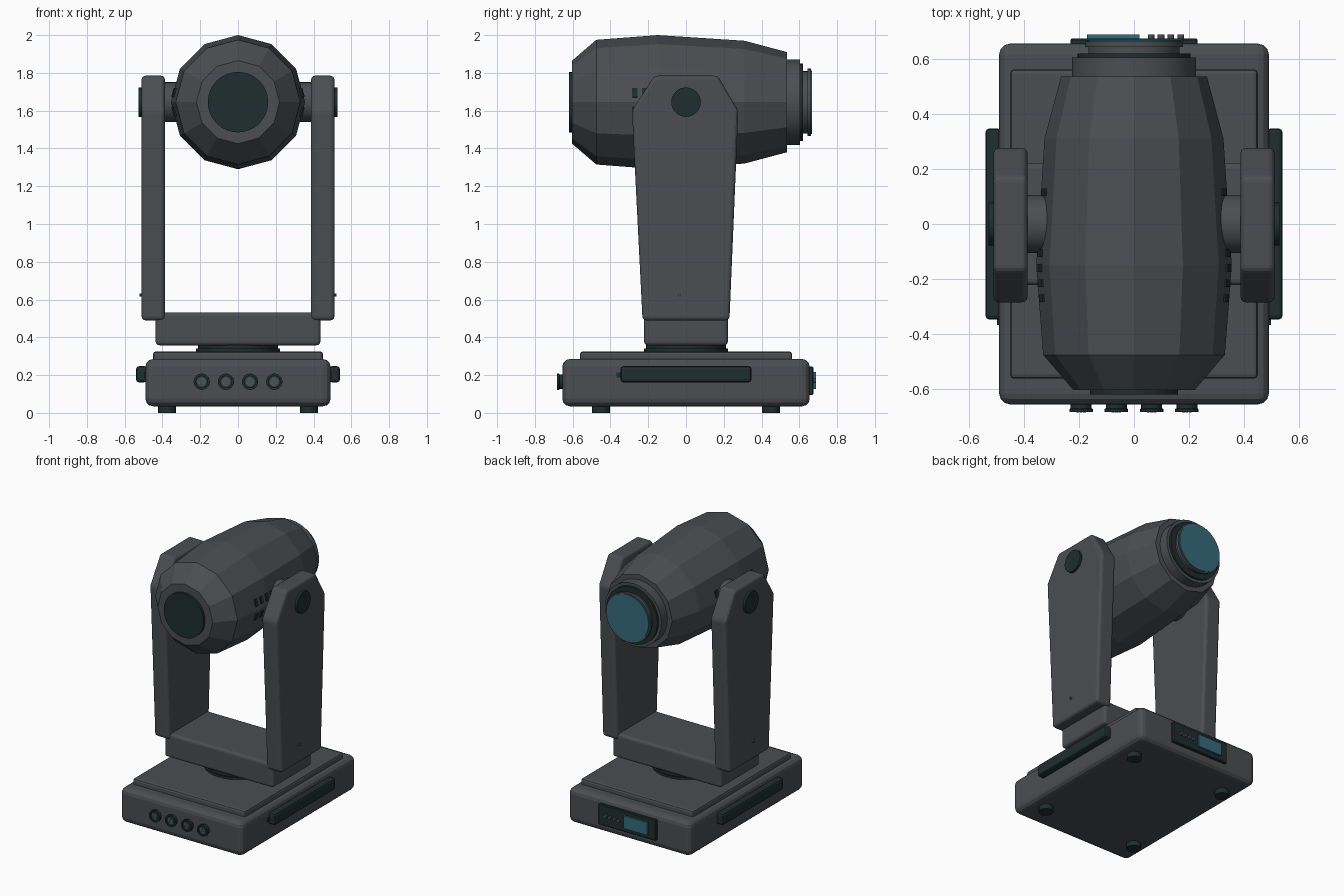
import bpy, bmesh, math
from mathutils import Vector

if "Cube" in bpy.data.objects:
    bpy.data.objects.remove(bpy.data.objects["Cube"])


def material(name, rgb):
    m = bpy.data.materials.new(name)
    m.diffuse_color = (*rgb, 1)
    m.use_nodes = True
    m.node_tree.nodes["Principled BSDF"].inputs["Base Color"].default_value = m.diffuse_color
    return m


GREY = material("charcoal grey", (0.070, 0.075, 0.082))
DARK = material("dark green black", (0.014, 0.026, 0.026))
TEAL = material("teal glass", (0.035, 0.145, 0.20))
AXIS_Z = 1.645   # height of the head's tilt axis


def finish(name, bm, mat, bevel=0.0, segments=3):
    bmesh.ops.recalc_face_normals(bm, faces=bm.faces)
    me = bpy.data.meshes.new(name)
    bm.to_mesh(me)
    bm.free()
    me.materials.append(mat)
    ob = bpy.data.objects.new(name, me)
    bpy.context.collection.objects.link(ob)
    if bevel:
        mod = ob.modifiers.new("bevel", 'BEVEL')
        mod.width, mod.segments = bevel, segments
    return ob


def box(name, lo, hi, mat, bevel=0.0, segments=3):
    """Box between two corners."""
    bm = bmesh.new()
    bmesh.ops.create_cube(bm, size=1)
    for v in bm.verts:
        v.co = Vector([(l + h) / 2 + c * (h - l) for l, h, c in zip(lo, hi, v.co)])
    return finish(name, bm, mat, bevel, segments)


def lathe(name, axis, centre, profile, mat, sides=32):
    """Turned solid: profile is (radius, position along the axis)."""
    bm = bmesh.new()
    rings = []
    for r, t in profile:
        ring = []
        for i in range(sides):
            a = 2 * math.pi * i / sides
            p, q = r * math.cos(a), r * math.sin(a)
            co = {'X': (t, p, q), 'Y': (q, t, p), 'Z': (p, q, t)}[axis]
            ring.append(bm.verts.new(Vector(co) + Vector(centre)))
        rings.append(ring)
    for r0, r1 in zip(rings, rings[1:]):
        for i in range(sides):
            j = (i + 1) % sides
            f = bm.faces.new((r0[i], r0[j], r1[j], r1[i]))
            f.smooth = sides >= 20 and len(profile) == 2
    bm.faces.new(rings[0])
    bm.faces.new(rings[-1])
    return finish(name, bm, mat)


def prism(name, outline, x0, x1, mat, bevel):
    """(y, z) outline extruded along x."""
    bm = bmesh.new()
    face = bm.faces.new([bm.verts.new((x0, y, z)) for y, z in outline])
    ext = bmesh.ops.extrude_face_region(bm, geom=[face])
    for v in ext["geom"]:
        if isinstance(v, bmesh.types.BMVert):
            v.co.x = x1
    return finish(name, bm, mat, bevel)


# Base housing, raised lid and feet
box("base", (-0.49, -0.655, 0.035), (0.49, 0.655, 0.285), GREY, 0.04)
box("base_lid", (-0.45, -0.562, 0.27), (0.45, 0.562, 0.325), GREY, 0.015, 2)
for sx in (-1, 1):
    for sy in (-1, 1):
        lathe("foot", 'Z', (sx * 0.375, sy * 0.45, 0), [(0.048, 0), (0.048, 0.04)], DARK, 20)

# Side carrying handles
for s in (-1, 1):
    x = sorted((s * 0.48, s * 0.54))
    box("side_handle", (x[0], -0.347, 0.162), (x[1], 0.347, 0.247), DARK, 0.015, 2)
    x = sorted((s * 0.48, s * 0.497))
    box("handle_latch", (x[0], -0.367, 0.188), (x[1], -0.34, 0.215), DARK)

# Round sockets on the front of the base
for x in (-0.192, -0.064, 0.064, 0.192):
    c = (x, 0, 0.165)
    lathe("socket_rim", 'Y', c,
          [(0.038, -0.64), (0.038, -0.67), (0.043, -0.672), (0.043, -0.683),
           (0.031, -0.683), (0.031, -0.674)], DARK, 24)
    lathe("socket_core", 'Y', c, [(0.025, -0.67), (0.025, -0.68)], GREY, 20)
    for k in range(3):
        a = math.radians(90 + 120 * k)
        lathe("socket_pin", 'Y', (x + 0.014 * math.cos(a), 0, 0.165 + 0.014 * math.sin(a)),
              [(0.005, -0.675), (0.005, -0.684)], TEAL, 8)

# Control panel on the back of the base
box("control_panel", (-0.23, 0.64, 0.095), (0.23, 0.674, 0.245), DARK, 0.005, 1)
box("control_screen", (-0.17, 0.67, 0.127), (0.02, 0.688, 0.217), TEAL)
for x in (0.062, 0.098, 0.134, 0.170):
    lathe("panel_button", 'Y', (x, 0, 0.17), [(0.012, 0.67), (0.012, 0.688)], GREY, 12)

# Pan bearing and yoke cross member
lathe("pan_bearing", 'Z', (0, 0, 0), [(0.222, 0.32), (0.222, 0.34)], DARK)
lathe("pan_collar", 'Z', (0, 0, 0), [(0.212, 0.34), (0.212, 0.368)], DARK)
box("yoke_base", (-0.436, -0.222, 0.358), (0.436, 0.222, 0.532), GREY, 0.02)

# Yoke arms with tilt bearings
outline = [(-0.23, 0.49), (0.23, 0.49), (0.277, 1.6), (0.168, 1.785), (-0.168, 1.785), (-0.286, 1.6)]
for s in (-1, 1):
    prism("yoke_arm", outline, s * 0.387, s * 0.51, GREY, 0.02)
    c = (0, 0, AXIS_Z)
    lathe("tilt_shaft", 'X', c, [(0.106, s * 0.25), (0.106, s * 0.40)], GREY)
    lathe("tilt_cap", 'X', c, [(0.078, s * 0.50), (0.078, s * 0.528)], DARK, 24)
    lathe("arm_indicator", 'X', (0, -0.033, 0.625), [(0.008, s * 0.50), (0.008, s * 0.522)], TEAL, 10)

# Faceted lamp head
head = (0, 0, AXIS_Z)
lathe("lamp_head", 'Y', head,
      [(0.22, -0.603), (0.33, -0.475), (0.355, -0.15), (0.325, 0.31), (0.265, 0.535)], GREY, 12)
lathe("head_end_cap", 'Y', head, [(0.16, -0.60), (0.16, -0.62)], DARK)

# Lens barrel, stepped rings and lens
lathe("lens_barrel", 'Y', head, [(0.226, 0.53), (0.226, 0.604)], GREY)
lathe("lens_step", 'Y', head, [(0.205, 0.60), (0.205, 0.619)], DARK)
lathe("lens_core", 'Y', head, [(0.165, 0.61), (0.165, 0.65)], GREY)
lathe("lens_rim", 'Y', head, [(0.178, 0.642), (0.178, 0.662)], GREY)
lathe("lens", 'Y', head, [(0.168, 0.66), (0.168, 0.668)], TEAL)

# Cooling slots in two rows on each flank of the head
for s in (-1, 1):
    for row in (-1, 1):
        for i in range(8):
            y = -0.27 + 0.055 * i
            radius = 0.355 - max(0, abs(y + 0.15)) * 0.07
            ob = box("cooling_slot", (-0.006, -0.014, -0.025), (0.006, 0.014, 0.025), DARK)
            ob.location = (s * (radius - 0.013), y, AXIS_Z + row * 0.05)
            ob.rotation_euler.y = -s * row * math.radians(15)
